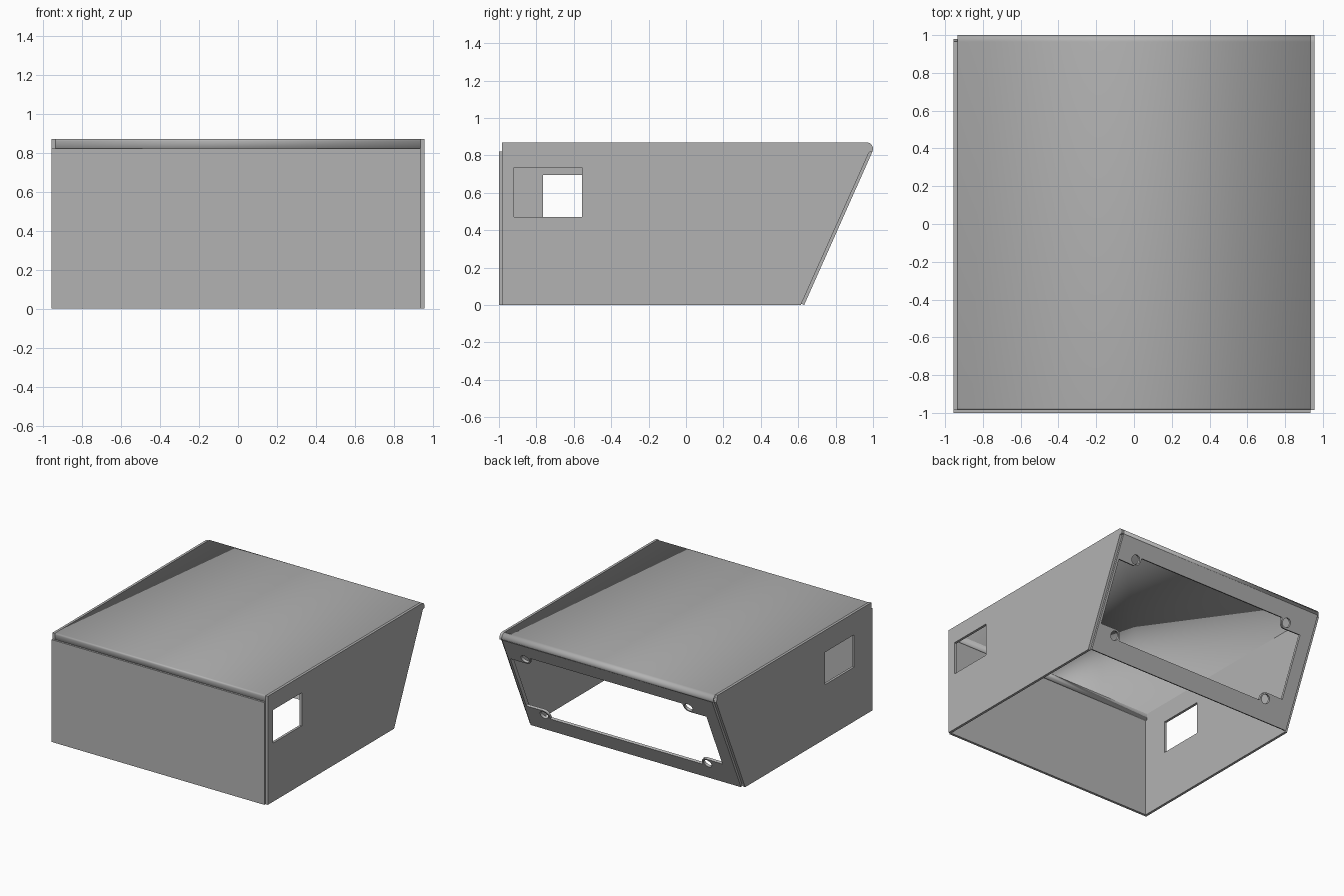
import bpy, bmesh, math
from mathutils import Matrix, Vector

if "Cube" in bpy.data.objects:
    bpy.data.objects.remove(bpy.data.objects["Cube"])

grey = bpy.data.materials.new("sheet_metal_grey")
grey.use_nodes = True
colour = (0.45, 0.45, 0.45, 1)
grey.diffuse_color = colour
grey.node_tree.nodes["Principled BSDF"].inputs["Base Color"].default_value = colour

T = 0.02                      # sheet thickness
W, H = 0.955, 0.87            # half width, height
FRONT, BACK = -0.985, 0.965   # ends of the flat top
R = 0.035                     # rear bend radius
LEAN = math.radians(24)       # rear panel lean


def finish(name, bm):
    mesh = bpy.data.meshes.new(name)
    bm.to_mesh(mesh)
    bm.free()
    mesh.materials.append(grey)
    obj = bpy.data.objects.new(name, mesh)
    bpy.context.collection.objects.link(obj)
    return obj


def plate(name, loops, frame, thick=T):
    """Flat sheet from an outline and hole loops, mapped into place by frame."""
    bm = bmesh.new()
    edges = []
    for loop in loops:
        vs = [bm.verts.new((a, b, 0)) for a, b in loop]
        edges += [bm.edges.new((vs[i - 1], vs[i])) for i in range(len(vs))]
    bmesh.ops.triangle_fill(bm, edges=edges, use_beauty=True, use_dissolve=False)
    out = bmesh.ops.extrude_face_region(bm, geom=bm.faces[:])
    moved = [g for g in out["geom"] if isinstance(g, bmesh.types.BMVert)]
    bmesh.ops.translate(bm, verts=moved, vec=(0, 0, thick))
    bm.transform(frame)
    bmesh.ops.recalc_face_normals(bm, faces=bm.faces[:])
    return finish(name, bm)


def axes(a, b, c, origin):
    m = Matrix((a, b, c)).transposed().to_4x4()
    m.translation = Vector(origin)
    return m


def rect(a0, a1, b0, b1):
    return [(a0, b0), (a1, b0), (a1, b1), (a0, b1)]


def arc(ca, cb, r, start, end, n):
    return [(ca + r * math.cos(start + (end - start) * i / n),
             cb + r * math.sin(start + (end - start) * i / n)) for i in range(n + 1)]


# Top sheet with front lip and rounded rear bend
bend = arc(BACK, H - R, R, math.pi / 2, -LEAN, 8)
lip = [(FRONT, 0.8)] + arc(FRONT + 0.012, H - 0.012, 0.012, math.pi, math.pi / 2, 4)
bm = bmesh.new()
rows = [[bm.verts.new((x, y, z)) for x in (-W + T, W - T)] for y, z in lip + bend]
for p, q in zip(rows, rows[1:]):
    bm.faces.new((p[0], p[1], q[1], q[0]))
top = finish("top_sheet", bm)
solid = top.modifiers.new("thickness", "SOLIDIFY")
solid.thickness, solid.offset = T, -1
bpy.context.view_layer.objects.active = top
top.select_set(True)
bpy.ops.object.shade_smooth_by_angle(angle=math.radians(35))
top.select_set(False)

# Front panel
plate("front_panel", [rect(-W, W - T, 0, 0.82)],
      axes((1, 0, 0), (0, 0, 1), (0, 1, 0), (0, -1, 0)))

# Side walls, each with a rectangular port
top_y, top_z = bend[-1]
foot_y = top_y - top_z * math.tan(LEAN)
inset = 0.018
side_axes = ((0, 1, 0), (0, 0, 1), (1, 0, 0))
left_outline = ([(FRONT, 0), (FRONT, H)] + bend
                + [(top_y - inset, top_z - 0.004), (foot_y - inset, 0)])
right_outline = [(FRONT, 0), (FRONT, H), (BACK, H),
                 (top_y - inset, top_z - 0.004), (foot_y - inset, 0)]
plate("left_wall", [left_outline, rect(-0.92, -0.555, 0.47, 0.735)],
      axes(*side_axes, (W - T, 0, 0)))
plate("right_wall", [right_outline, rect(-0.765, -0.395, 0.435, 0.695)],
      axes(*side_axes, (-W, 0, 0)))

# Leaning rear frame: stepped opening, rounded screw tabs and screw holes
length = top_z / math.cos(LEAN)
down = (0, -math.sin(LEAN), -math.cos(LEAN))
inward = (0, -math.cos(LEAN), math.sin(LEAN))
rear = axes((1, 0, 0), down, inward, (0, top_y, top_z))
CX, CS = 0.045, length / 2 - 0.009
HX, HS = 0.725, 0.296
quarter = [(0.675, 0.32)] + arc(HX, HS, 0.048, math.pi, 1.5 * math.pi, 6) + [(0.87, 0.25)]
opening, holes = [], []
for sx, ss in ((1, 1), (1, -1), (-1, -1), (-1, 1)):
    corner = [(CX + sx * a, CS + ss * b) for a, b in quarter]
    opening += corner if sx == ss else corner[::-1]
    holes.append(arc(CX + sx * HX, CS + ss * HS, 0.036, 0, math.tau * 15 / 16, 15))
plate("rear_frame", [rect(-0.93, W - T, 0, length), opening] + holes, rear)

# Narrow flanges folded behind the rear frame
behind = rear @ Matrix.Translation((0, 0, T))
for name, a, b in (("left_flange", 0.918, W - 0.005), ("right_flange", 0.005 - W, -0.9)):
    plate(name, [rect(a, b, 0.02, length - 0.012)], behind, 0.015)
